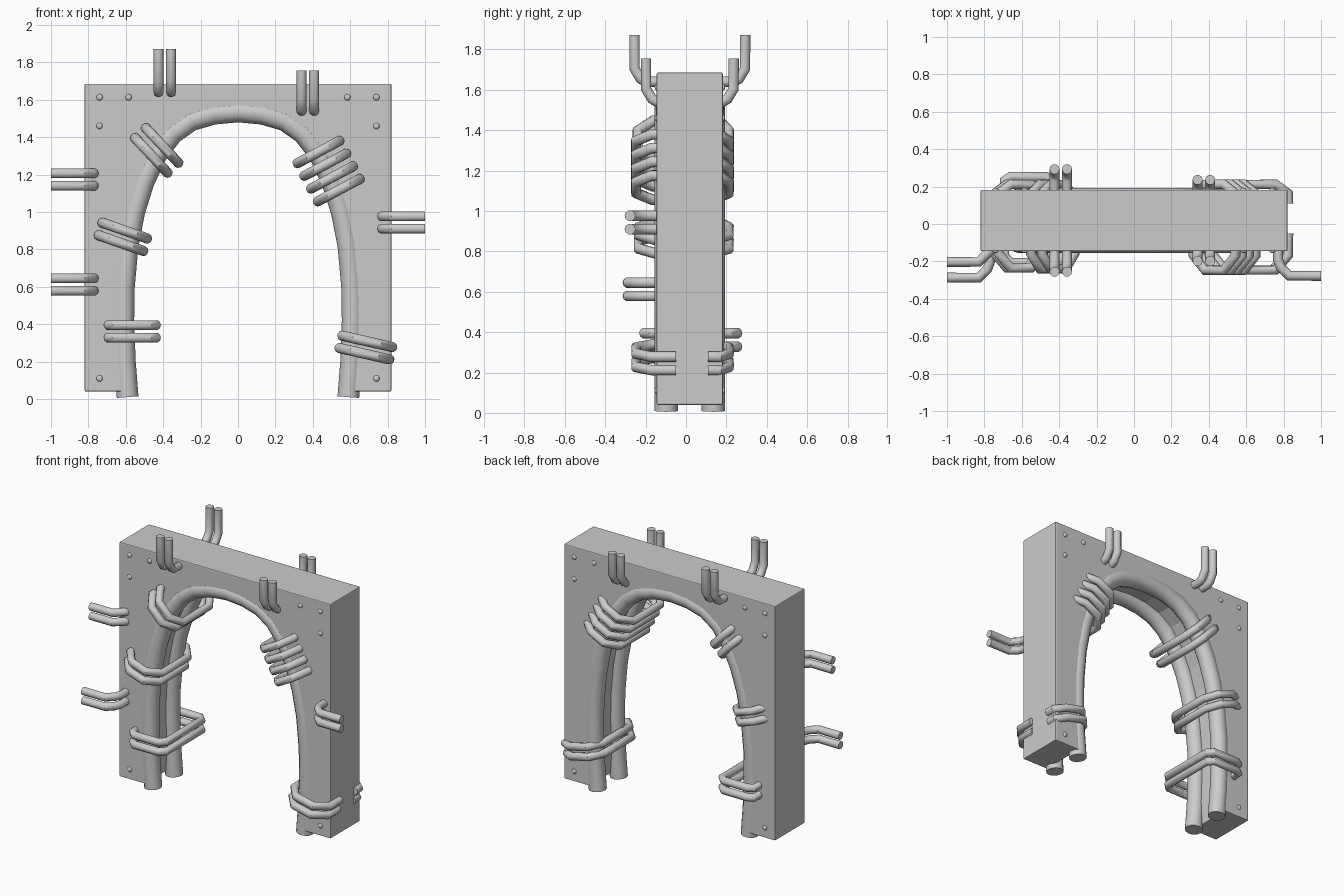
import bpy, bmesh, math
from mathutils import Vector

if "Cube" in bpy.data.objects:
    bpy.data.objects.remove(bpy.data.objects["Cube"])

YF, YB = -0.145, 0.183      # front and back faces of the slab
R = 0.027                   # small pipe radius


def tube(name, paths, radius, res=3, spline='POLY'):
    """Round pipes along one or more paths, turned into a mesh."""
    cu = bpy.data.curves.new(name, 'CURVE')
    cu.dimensions = '3D'
    cu.bevel_depth = radius
    cu.bevel_resolution = res
    cu.use_fill_caps = True
    for pts in paths:
        sp = cu.splines.new('POLY')
        sp.points.add(len(pts) - 1)
        for p, co in zip(sp.points, pts):
            p.co = (*co, 1)
    ob = bpy.data.objects.new(name, cu)
    bpy.context.collection.objects.link(ob)
    bpy.ops.object.select_all(action='DESELECT')
    ob.select_set(True)
    bpy.context.view_layer.objects.active = ob
    bpy.ops.object.convert(target='MESH')
    bpy.ops.object.shade_smooth_by_angle(angle=math.radians(40))
    return bpy.context.object


# Arch centre line, right half from the foot to the crown, then mirrored
half = [(0.59, 0.01), (0.605, 0.2), (0.613, 0.42), (0.61, 0.6), (0.59, 0.82),
        (0.555, 1.0), (0.505, 1.16), (0.435, 1.31), (0.35, 1.42),
        (0.25, 1.49), (0.13, 1.525), (0.0, 1.537)]
arch = half + [(-x, z) for x, z in half[-2::-1]]

# Slab with the arched opening
inner = [(0.62, 0.04)] + arch[1:-1] + [(-0.62, 0.04)]
outline = inner + [(-0.82, 0.04), (-0.82, 1.685), (0.82, 1.685), (0.82, 0.04)]
bm = bmesh.new()
face = bm.faces.new([bm.verts.new((x, YF, z)) for x, z in outline])
ext = bmesh.ops.extrude_face_region(bm, geom=[face])
bmesh.ops.translate(bm, vec=(0, YB - YF, 0),
                    verts=[v for v in ext['geom'] if isinstance(v, bmesh.types.BMVert)])
bmesh.ops.recalc_face_normals(bm, faces=bm.faces)
me = bpy.data.meshes.new("arch_slab")
bm.to_mesh(me)
bm.free()
slab = bpy.data.objects.new("arch_slab", me)
bpy.context.collection.objects.link(slab)
bev = slab.modifiers.new("edge_bevel", 'BEVEL')
bev.width = 0.006
bev.segments = 2
bev.limit_method = 'ANGLE'
bev.angle_limit = math.radians(60)

# Two big pipes lining the opening
for name, y in (("front_arch_pipe", -0.098), ("back_arch_pipe", 0.135)):
    tube(name, [[(x, y, z) for x, z in arch]], 0.058, 4)


# Bent pipes wrapped around the arch pipes
def wrap(name, centres, direction, yf=-0.247, yb=0.212, cham=0.07, h=0.128):
    d = Vector(direction).normalized()
    k = h - cham
    c = cham if cham < 0.05 else cham + 0.01
    prof = [(-h, -0.05), (-h, yf + c), (-k, yf), (k, yf), (h, yf + c),
            (h, yb - c), (k, yb), (-k, yb), (-h, yb - c * 0.6), (-h, 0.11)]
    tube(name, [[(cx + d.x * u, y, cz + d.y * u) for u, y in prof]
                for cx, cz in centres], R)


wrap("lower_left_wrap", [(-0.565, 0.395), (-0.565, 0.328)], (1, 0), -0.207, 0.253, 0.035)
wrap("middle_left_wrap", [(-0.605, 0.9), (-0.625, 0.833)], (0.945, -0.33), yf=-0.235)
wrap("upper_left_wrap", [(-0.405, 1.355), (-0.463, 1.302)], (0.68, -0.73), yf=-0.24)
wrap("upper_right_wrap", [(0.43 + 0.036 * i, 1.32 - 0.068 * i) for i in range(4)],
     (-0.88, -0.47))
wrap("lower_right_wrap", [(0.69, 0.308), (0.675, 0.242)], (-0.97, 0.22), h=0.138)


# Elbow pipes rising above the top edge, on front and back
def top_elbow(name, xs, z0, z1, reach, face_y, s):
    y = face_y + s * reach
    tube(name, [[(x, face_y - s * 0.03, z0), (x, y - s * 0.055, z0), (x, y - s * 0.03, z0 + 0.015),
                 (x, y, z0 + 0.065), (x, y, z1)] for x in xs], R)


for side, fy, s in (("front", YF, -1), ("back", YB, 1)):
    top_elbow(side + "_left_top_elbow", (-0.425, -0.358), 1.64, 1.872, 0.11, fy, s)
    top_elbow(side + "_right_top_elbow", (0.34, 0.407), 1.54, 1.755, 0.053, fy, s)


# Elbow pipes leaving sideways from the front face
def side_elbow(name, s, z, y):
    paths = [[(s * 0.77, YF + 0.03, zz), (s * 0.77, min(y + 0.085, YF), zz),
              (s * 0.785, y + 0.045, zz), (s * 0.83, y, zz), (s * 1.0, y, zz)]
             for zz in (z - 0.033, z + 0.033)]
    tube(name, paths, R)


side_elbow("upper_left_side_elbow", -1, 1.173, -0.203)
side_elbow("lower_left_side_elbow", -1, 0.612, -0.287)
side_elbow("right_side_elbow", 1, 0.943, -0.277)

# Rivets on both faces
bm = bmesh.new()
for x, z in ((0.74, 1.613), (0.585, 1.613), (0.74, 1.46), (0.74, 0.11)):
    for s in (-1, 1):
        for y in (YF, YB):
            r = bmesh.ops.create_uvsphere(bm, u_segments=12, v_segments=8, radius=0.017)
            for v in r['verts']:
                v.co = (v.co.x + s * x, v.co.y * 0.6 + y, v.co.z + z)
for f in bm.faces:
    f.smooth = True
me = bpy.data.meshes.new("rivets")
bm.to_mesh(me)
bm.free()
bpy.context.collection.objects.link(bpy.data.objects.new("rivets", me))
